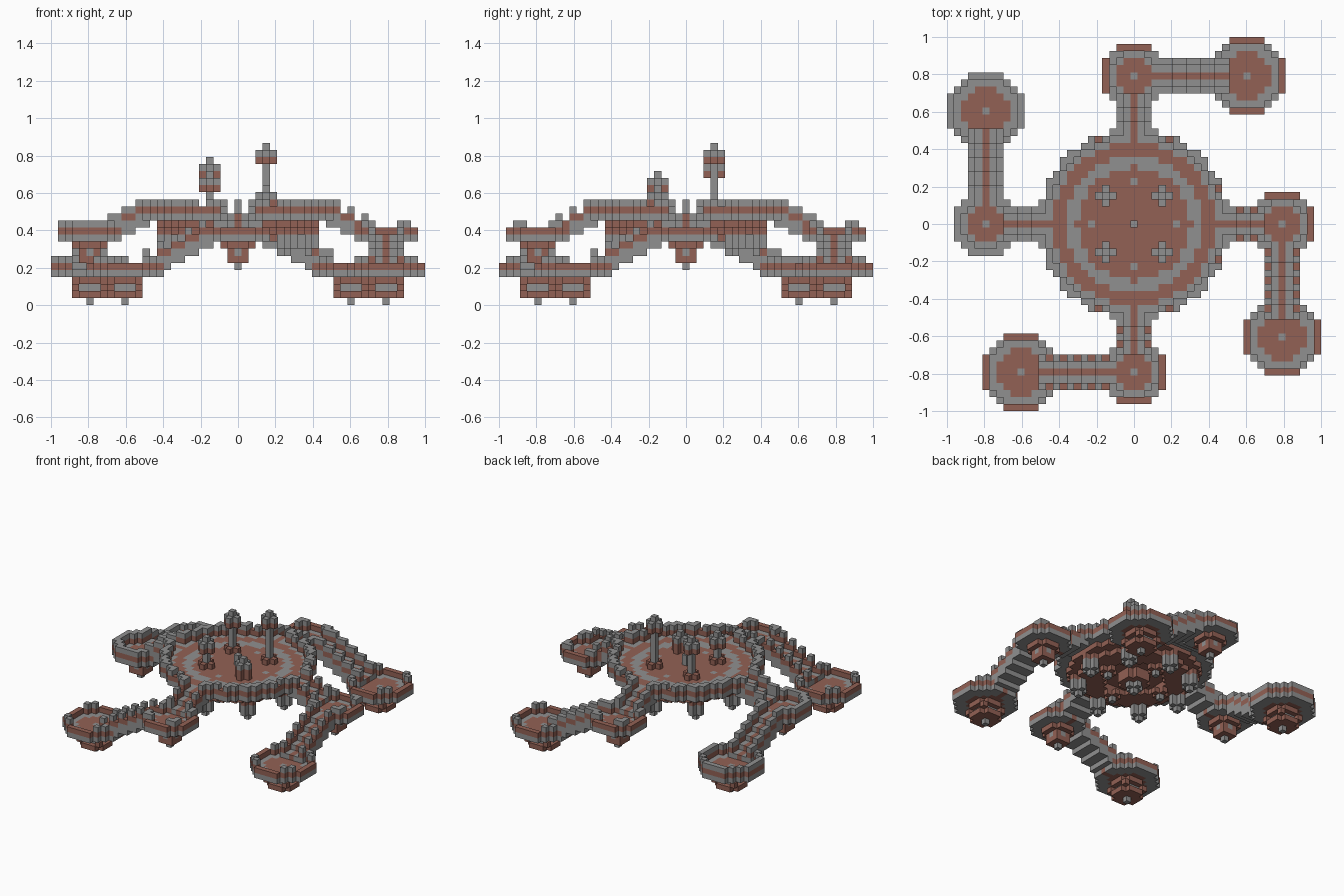
import bpy, bmesh
from mathutils import Vector

if "Cube" in bpy.data.objects:
    bpy.data.objects.remove(bpy.data.objects["Cube"])

V = 2 / 53                      # size of one block
GREY, BROWN = 0, 1
ARM, SIDE = 21, -16             # arm length, sideways reach of the end pod
taken = set()


def material(name, colour):
    m = bpy.data.materials.new(name)
    m.use_nodes = True
    m.diffuse_color = (*colour, 1)
    m.node_tree.nodes["Principled BSDF"].inputs["Base Color"].default_value = (*colour, 1)
    return m


MATS = [material("stone grey", (0.28, 0.28, 0.28)),
        material("clay brown", (0.29, 0.12, 0.09))]


def build(name, cells, turns=0):
    """Make one object from blocks, turned by quarter turns, drawing only outer faces."""
    solid = {}
    for (x, y, z), colour in cells.items():
        for _ in range(turns):
            x, y = -y, x
        if (x, y, z) not in taken:
            solid[x, y, z] = colour
    taken.update(solid)
    bm = bmesh.new()
    corners = {}

    def corner(p):
        key = tuple(round(2 * c) for c in p)
        if key not in corners:
            corners[key] = bm.verts.new(p * V)
        return corners[key]

    for cell, colour in solid.items():
        centre = Vector(cell) + Vector((0, 0, 0.5))
        for axis in range(3):
            for sign in (-1, 1):
                n = Vector((0, 0, 0))
                n[axis] = sign
                if tuple(int(c) for c in Vector(cell) + n) in solid:
                    continue
                a = Vector((0, 0, 0))
                a[(axis + 1) % 3] = 1
                b = n.cross(a)
                f = bm.faces.new([corner(centre + (n + s * a + t * b) / 2)
                                  for s, t in ((-1, -1), (1, -1), (1, 1), (-1, 1))])
                f.material_index = colour
    mesh = bpy.data.meshes.new(name)
    bm.to_mesh(mesh)
    bm.free()
    for m in MATS:
        mesh.materials.append(m)
    bpy.context.collection.objects.link(bpy.data.objects.new(name, mesh))


def inside(x, y, r):
    return x * x + y * y <= r * r + r


def disc(r):
    span = range(-r, r + 1)
    return [(x, y) for x in span for y in span if inside(x, y, r)]


def plus(cells, x, y, z, colour):
    for dx, dy in disc(1):
        if abs(dx) + abs(dy) < 2:
            cells[x + dx, y + dy, z] = colour


def on_path(x, y, w):
    return (abs(y) <= w and 0 <= x <= ARM) or (abs(x - ARM) <= w and SIDE <= y <= 0)


# --- bowl with a floor, striped rim, capped edge and a hanging lantern
def pod(cx, cy, r, base, full_cap, lantern_r):
    cells = {}
    for x, y in disc(r):
        p = (cx + x, cy + y)
        brown = inside(x, y, r - 2) or on_path(*p, 0)
        cells[(*p, base)] = BROWN if brown and (x or y) else GREY
        if not inside(x, y, r - 1) and not on_path(*p, 1):
            cells[(*p, base + 1)] = BROWN
            if full_cap or max(abs(x), abs(y)) < r:
                cells[(*p, base + 2)] = GREY
    for x, y in disc(2):
        cells[cx + x, cy + y, base - 1] = BROWN
    # grey core framed by brown corner posts
    q = lantern_r
    for x in range(-q, q + 1):
        for y in range(-q, q + 1):
            if abs(x) == q and abs(y) == q:
                cells[cx + x, cy + y, base - 2] = BROWN
            elif max(abs(x), abs(y)) < 2:
                cells[cx + x, cy + y, base - 2] = GREY
    for x, y in disc(q):
        cells[cx + x, cy + y, base - 3] = BROWN
    cells[cx, cy, base - 4] = GREY
    return cells


# --- stepped walkway with rails, two blocks per step
def walkway(place, top, steps, full_cap):
    cells = {}
    for i in range(2 * steps):
        base = top - i // 2
        for b in range(-2, 3):
            p = place(i, b)
            cells[(*p, base - 1)] = GREY
            cells[(*p, base)] = BROWN if b == 0 else GREY
            if abs(b) == 2:
                cells[(*p, base + 1)] = BROWN
                if full_cap or i % 2 == 1:
                    cells[(*p, base + 2)] = GREY
    return cells


# --- central dish
R, FLOOR = 13, 12
dish = {}
for x, y in disc(R):
    ring = inside(x, y, 9) and x * x + y * y > 64
    studs = (x, y) in ((0, 0), (6, 0), (-6, 0), (0, 6), (0, -6))
    edge = not inside(x, y, R - 2) and x * y != 0
    dish[x, y, FLOOR] = GREY if ring or studs or edge else BROWN
    if not inside(x, y, R - 1) and min(abs(x), abs(y)) > 1:
        dish[x, y, FLOOR + 1] = BROWN
        if abs(x * y) != 60 or x == -12:
            dish[x, y, FLOOR + 2] = GREY
build("main_dish", dish)

# --- terraces beneath the dish
under = {}
for x, y in disc(11):
    under[x, y, FLOOR - 1] = BROWN
    if inside(x, y, 9) and not inside(x, y, 5):
        under[x, y, FLOOR - 2] = BROWN
for x, y in disc(2):
    for z in (10, 9):
        under[x, y, z] = BROWN
plus(under, 0, 0, 8, GREY)
under[0, 0, 7] = GREY
build("dish_underside", under)

# --- centre post
build("centre_post", {(0, 0, z): GREY for z in (13, 14)})

# --- towers on the dish, each of a different height
for name, x, y, top in (("back_left", 4, 4, 23), ("back_right", -4, 4, 21),
                        ("front_right", -4, -4, 19), ("front_left", 4, -4, 17)):
    tower = {(x, y, z): GREY for z in range(FLOOR + 1, top)}
    plus(tower, x, y, FLOOR + 1, BROWN)
    plus(tower, x, y, top - 3, BROWN)
    plus(tower, x, y, top - 2, GREY)
    build(name + "_tower", tower)

# --- four arms, each a quarter turn from the last, with lanterns below the dish
for turn, name in enumerate(("left", "back", "right", "front")):
    full = turn == 2
    plain = turn in (1, 2)
    build(name + "_near_pod", pod(ARM, 0, 4, 9, full, 1), turn)
    build(name + "_end_pod", pod(ARM, SIDE, 5, 4, full, 2), turn)
    build(name + "_upper_walkway",
          walkway(lambda i, b: (13 + i, b), 12, 3, plain), turn)
    build(name + "_lower_walkway",
          walkway(lambda i, b: (ARM + b, -4 - i), 9, 5, plain), turn)
    for label, x, y in (("side", 10, 0), ("corner", 7, 7)):
        lantern = {(x, y, 7): GREY}
        for z, colour in ((10, BROWN), (9, GREY), (8, GREY)):
            plus(lantern, x, y, z, colour)
        build(f"{name}_{label}_lantern", lantern, turn)
    stud = {(6, 0, 8): GREY}
    plus(stud, 6, 0, 9, BROWN)
    build(name + "_stud", stud, turn)
